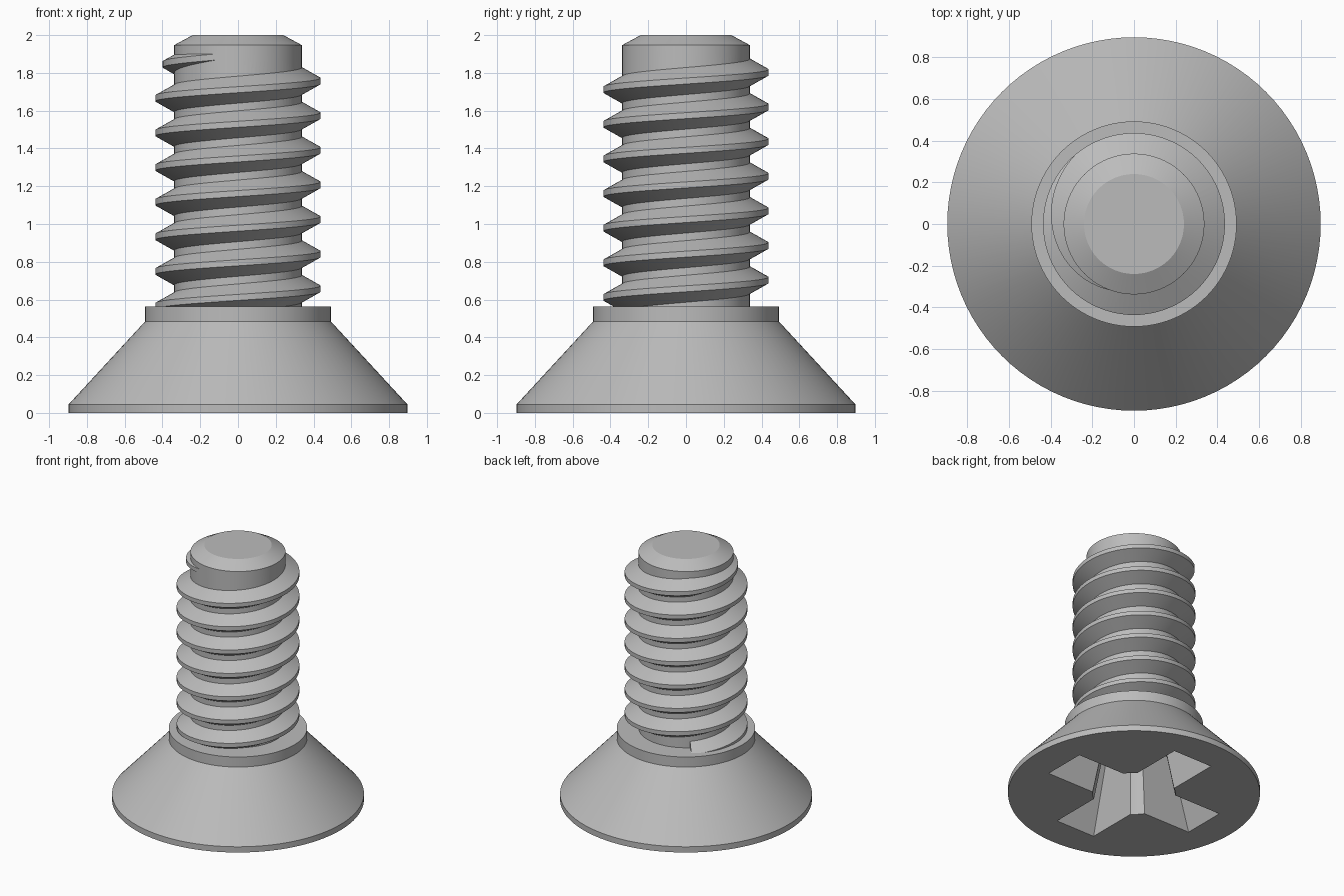
import bpy, bmesh, math

if "Cube" in bpy.data.objects:
    bpy.data.objects.remove(bpy.data.objects["Cube"])

SEG = 96
PITCH = 0.1833
CORE_R, CREST_R, INNER_R = 0.338, 0.437, 0.31

steel = bpy.data.materials.new("steel grey")
steel.diffuse_color = (0.50, 0.50, 0.50, 1)
steel.use_nodes = True
steel.node_tree.nodes["Principled BSDF"].inputs["Base Color"].default_value = steel.diffuse_color


def make_object(name, bm):
    bmesh.ops.recalc_face_normals(bm, faces=bm.faces)
    mesh = bpy.data.meshes.new(name)
    bm.to_mesh(mesh)
    bm.free()
    mesh.materials.append(steel)
    obj = bpy.data.objects.new(name, mesh)
    bpy.context.collection.objects.link(obj)
    return obj


def loft(name, rings):
    """Closed solid through a list of equal-length point rings."""
    bm = bmesh.new()
    rows = [[bm.verts.new(p) for p in ring] for ring in rings]
    n = len(rows[0])
    for a, b in zip(rows, rows[1:]):
        for i in range(n):
            j = (i + 1) % n
            bm.faces.new((a[i], a[j], b[j], b[i]))
    bm.faces.new(rows[0])
    bm.faces.new(rows[-1])
    return make_object(name, bm)


def circle(r, z):
    return [(r * math.cos(math.tau * i / SEG), r * math.sin(math.tau * i / SEG), z)
            for i in range(SEG)]


# Countersunk head, collar, shank and chamfered tip
profile = [(0.897, 0), (0.897, 0.045), (0.493, 0.483), (0.493, 0.562),
           (CORE_R, 0.562), (CORE_R, 1.947), (0.24, 2.0)]
screw = loft("screw_body", [circle(r, z) for r, z in profile])

# Helical thread: starts inside the collar, sinks into the shank at the top
rings = []
start, end, step = -6 * 360 - 230, 262, 4
for deg in range(start, end + 1, step):
    a = math.radians(deg)
    fade = max(0.0, (deg - 130) / 120)
    crest = CREST_R - (CREST_R - CORE_R) * fade
    z = 1.757 + PITCH * deg / 360
    root = 0.016 + 0.56 * max(crest - INNER_R, 0.005)
    section = [(INNER_R, -root), (crest, -0.016), (crest, 0.016), (INNER_R, root)]
    rings.append([(r * math.cos(a), r * math.sin(a), z + dz) for r, dz in section])
thread = loft("thread_helper", rings)


# Cross recess: two tapered wings and a conical centre
def wing(name, along_x):
    levels = []
    for z in (-0.02, 0.5):
        u, v = 0.65 - 0.42 * z, 0.17 - 0.12 * z
        if not along_x:
            u, v = v, u
        levels.append([(-u, -v, z), (u, -v, z), (u, v, z), (-u, v, z)])
    return loft(name, levels)


cutters = [wing("recess_wing_x", True), wing("recess_wing_y", False),
           loft("recess_centre", [circle(0.299, -0.021), circle(0.2, 0.505)])]

for helper, operation in [(thread, 'UNION')] + [(c, 'DIFFERENCE') for c in cutters]:
    mod = screw.modifiers.new(helper.name, 'BOOLEAN')
    mod.object = helper
    mod.operation = operation
    mod.solver = 'EXACT'

# Bake the booleans and drop the helpers
bpy.context.view_layer.objects.active = screw
screw.select_set(True)
for mod in list(screw.modifiers):
    bpy.ops.object.modifier_apply(modifier=mod.name)
for helper in [thread] + cutters:
    bpy.data.objects.remove(helper)

bpy.ops.object.select_all(action='DESELECT')
screw.select_set(True)
bpy.ops.object.shade_smooth_by_angle(angle=math.radians(25))
